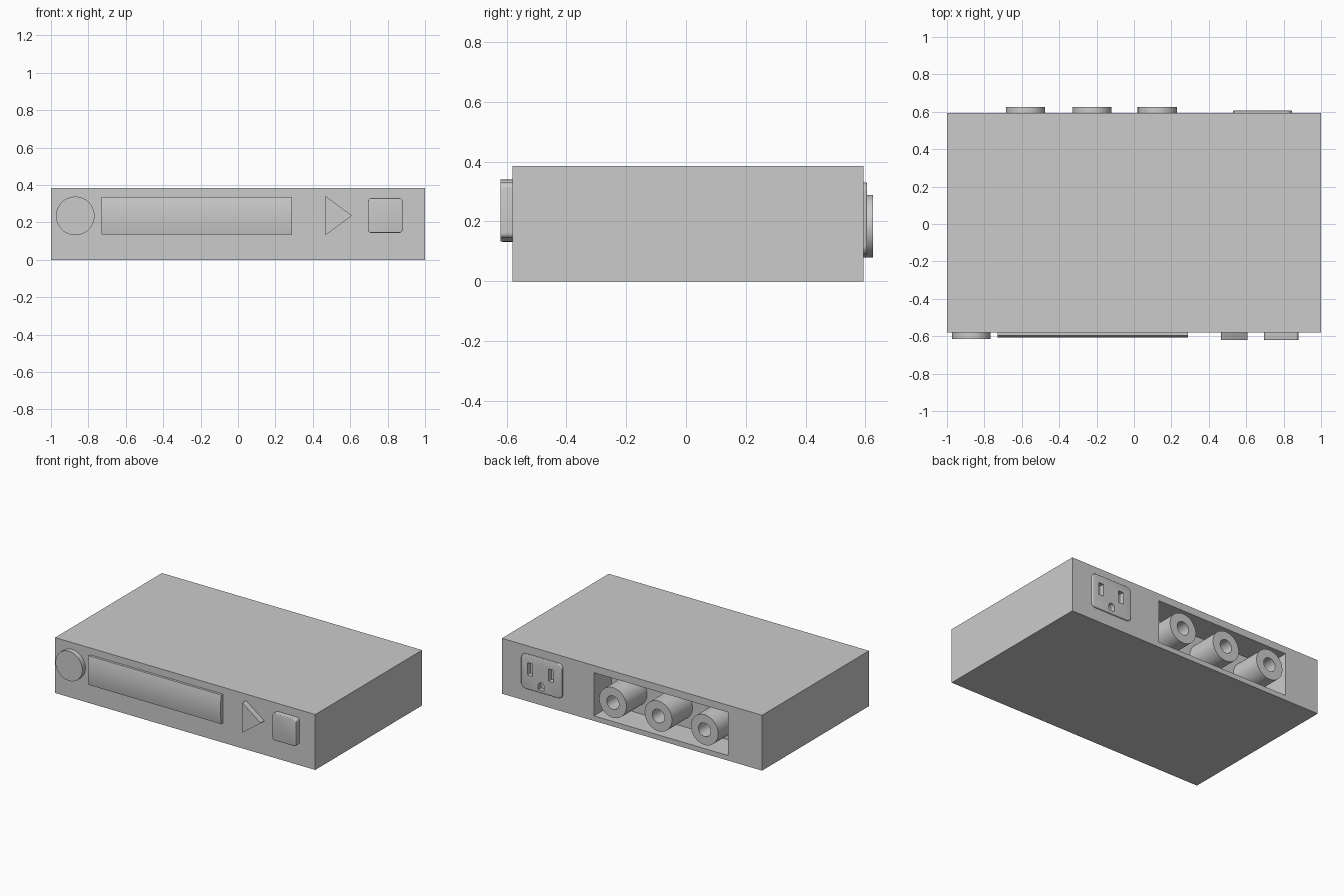
import bpy, bmesh, math

if "Cube" in bpy.data.objects:
    bpy.data.objects.remove(bpy.data.objects["Cube"])


def rect(x0, x1, z0, z1):
    return [(x0, z0), (x1, z0), (x1, z1), (x0, z1)]


def circle(cx, cz, r, n=48):
    return [(cx + r * math.cos(2 * math.pi * i / n), cz + r * math.sin(2 * math.pi * i / n)) for i in range(n)]


def prism(name, outline, y0, y1, corner=0.0, rim=0.0):
    """Extrude an x-z outline from y0 to its outer face y1; round corners and the outer rim."""
    bm = bmesh.new()
    base = [bm.verts.new((x, y0, z)) for x, z in outline]
    cap = [bm.verts.new((x, y1, z)) for x, z in outline]
    n = len(outline)
    bm.faces.new(base)
    bm.faces.new(cap[::-1])
    for i in range(n):
        j = (i + 1) % n
        bm.faces.new((base[j], base[i], cap[i], cap[j]))
    if corner:
        edges = [e for e in bm.edges if abs(e.verts[0].co.y - e.verts[1].co.y) > 1e-5]
        bmesh.ops.bevel(bm, geom=edges, offset=corner, segments=5, profile=0.5, affect='EDGES')
    if rim:
        edges = [e for e in bm.edges if all(abs(v.co.y - y1) < 1e-6 for v in e.verts)]
        bmesh.ops.bevel(bm, geom=edges, offset=rim, segments=3, profile=0.5, affect='EDGES')
    bmesh.ops.recalc_face_normals(bm, faces=bm.faces)
    mesh = bpy.data.meshes.new(name)
    bm.to_mesh(mesh)
    bm.free()
    obj = bpy.data.objects.new(name, mesh)
    bpy.context.collection.objects.link(obj)
    return obj


def activate(obj):
    bpy.ops.object.select_all(action='DESELECT')
    obj.select_set(True)
    bpy.context.view_layer.objects.active = obj


def smooth(obj):
    activate(obj)
    bpy.ops.object.shade_smooth_by_angle(angle=math.radians(35))


def cut(obj, cutter):
    cutter.hide_render = True
    mod = obj.modifiers.new("cut", 'BOOLEAN')
    mod.operation = 'DIFFERENCE'
    mod.solver = 'EXACT'
    mod.object = cutter
    activate(obj)
    bpy.ops.object.modifier_apply(modifier=mod.name)
    bpy.data.objects.remove(cutter)


FRONT, BACK = -0.58, 0.593

# casing with a recessed bay in the back for the sockets
casing = prism("casing", rect(-1, 1, 0, 0.385), FRONT, BACK)
cut(casing, prism("bay_cutter", rect(-0.738, 0.292, 0.035, 0.335), 0.40, 0.7))

# round power knob
smooth(prism("power_knob", circle(-0.87, 0.235, 0.103, 64), FRONT + 0.01, -0.614, rim=0.008))

# display window: bowed front, extruded sideways
window = prism("display_window", rect(-0.73, 0.29, 0.135, 0.337), FRONT + 0.01, -0.597)
bm = bmesh.new()
bm.from_mesh(window.data)
uprights = [e for e in bm.edges if abs(e.verts[0].co.z - e.verts[1].co.z) > 0.1]
bmesh.ops.subdivide_edges(bm, edges=uprights, cuts=11, use_grid_fill=True)
for v in bm.verts:
    if v.co.y < -0.59:
        t = (v.co.z - 0.236) / 0.101
        v.co.y -= 0.01 * (1 - t * t)
bm.to_mesh(window.data)
bm.free()
smooth(window)

# play and stop buttons
smooth(prism("play_button", [(0.465, 0.13), (0.61, 0.236), (0.465, 0.343)], FRONT + 0.01, -0.621, corner=0.008))
smooth(prism("stop_button", rect(0.695, 0.88, 0.144, 0.33), FRONT + 0.01, -0.621, corner=0.018, rim=0.005))

# three cable sockets standing in the bay
for i, x in enumerate((-0.58, -0.225, 0.125)):
    socket = prism(f"cable_socket_{i + 1}", circle(x, 0.184, 0.105), 0.39, 0.625, rim=0.01)
    cut(socket, prism("bore_cutter", circle(x, 0.184, 0.047, 32), 0.45, 0.7))
    smooth(socket)

# mains outlet plate with two blade slots and an arched ground slot
plate = prism("mains_outlet", rect(0.53, 0.845, 0.09, 0.33), BACK - 0.03, 0.606, corner=0.03, rim=0.005)
ground = [(0.667, 0.11), (0.713, 0.11), (0.713, 0.14)]
ground += [(0.69 + 0.023 * math.cos(a), 0.14 + 0.023 * math.sin(a)) for a in (math.pi * k / 8 for k in range(1, 9))]
slots = (rect(0.757, 0.795, 0.19, 0.275), rect(0.595, 0.633, 0.19, 0.275), ground)
for outline in slots:
    cut(plate, prism("slot_cutter", outline, BACK - 0.02, 0.7))
    cut(casing, prism("slot_cutter", outline, BACK - 0.02, 0.7))
smooth(plate)
